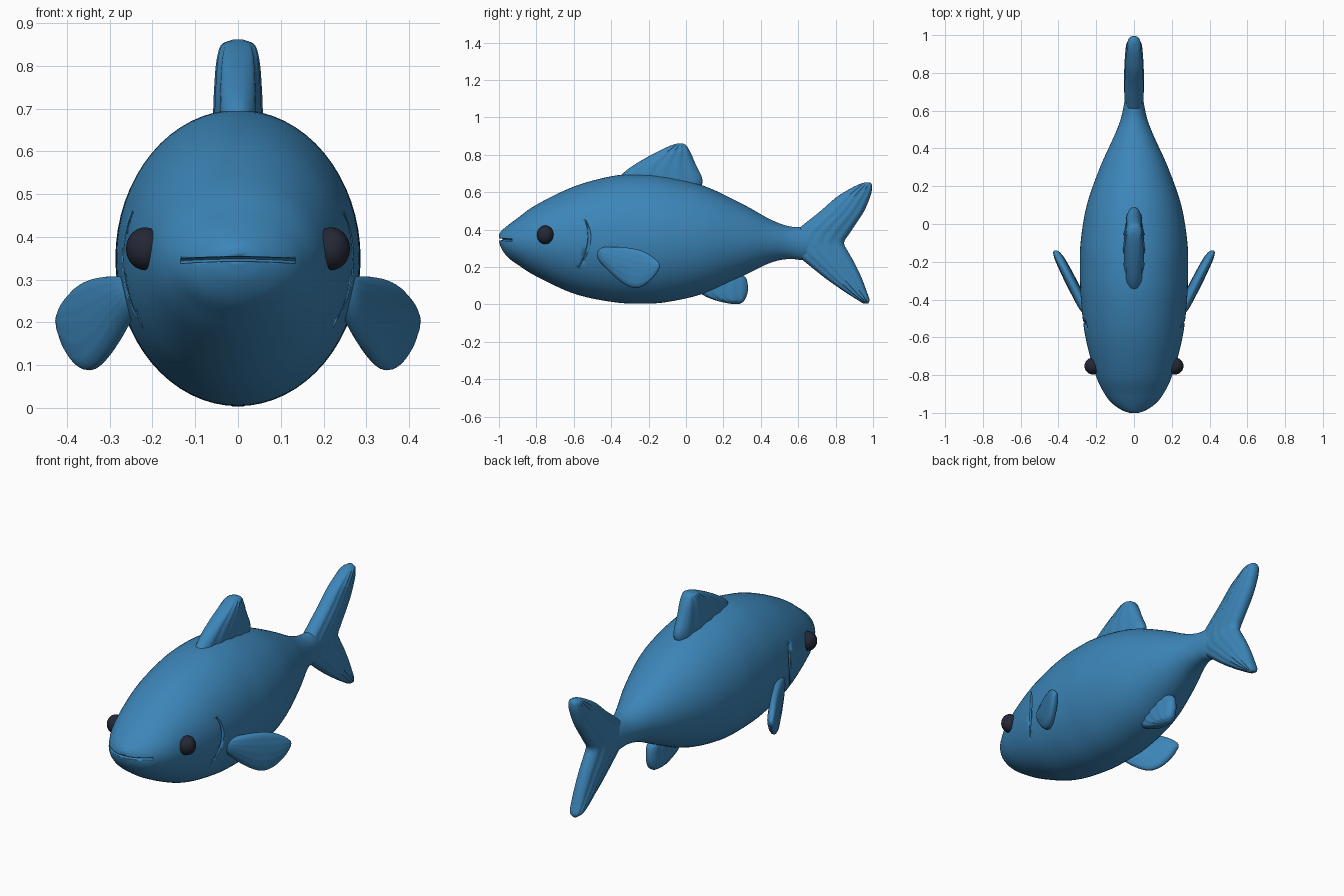
import bpy, bmesh, math
from mathutils import Vector

if "Cube" in bpy.data.objects:
    bpy.data.objects.remove(bpy.data.objects["Cube"])


def material(name, rgb):
    m = bpy.data.materials.new(name)
    m.diffuse_color = (*rgb, 1)
    m.use_nodes = True
    m.node_tree.nodes["Principled BSDF"].inputs["Base Color"].default_value = m.diffuse_color
    return m


BLUE = material("fish blue", (0.045, 0.235, 0.48))
DARK = material("eye navy", (0.018, 0.021, 0.036))


def spline(rows, steps):
    """Smooth interpolation through rows of numbers."""
    out = []
    for i in range(len(rows) - 1):
        p = [rows[max(0, min(len(rows) - 1, i + k))] for k in (-1, 0, 1, 2)]
        for s in range(steps):
            t = s / steps
            out.append([0.5 * (2 * b + (c - a) * t + (2 * a - 5 * b + 4 * c - d) * t * t
                               + (3 * b - a - 3 * c + d) * t ** 3) for a, b, c, d in zip(*p)])
    return out + [list(rows[-1])]


def loft(name, sections, mat, sides=32, power=1.0, ripple=0.0):
    """Skin of oval sections, each given as (centre, half axis u, half axis v)."""
    bm = bmesh.new()
    rings = []
    for c, u, v in sections:
        ring = []
        for k in range(sides):
            a = 2 * math.pi * k / sides
            cu, sv = math.cos(a), math.sin(a)
            sv = math.copysign(abs(sv) ** power, sv) * (1 + ripple * math.cos(5 * math.pi * cu))
            ring.append(bm.verts.new(Vector(c) + Vector(u) * cu + Vector(v) * sv))
        rings.append(ring)
    for r, s in zip(rings, rings[1:]):
        for k in range(sides):
            j = (k + 1) % sides
            bm.faces.new((r[k], r[j], s[j], s[k]))
    bm.faces.new(rings[0])
    bm.faces.new(rings[-1][::-1])
    bmesh.ops.recalc_face_normals(bm, faces=bm.faces)
    me = bpy.data.meshes.new(name)
    bm.to_mesh(me)
    bm.free()
    ob = bpy.data.objects.new(name, me)
    bpy.context.collection.objects.link(ob)
    me.materials.append(mat)
    smooth(ob)
    return ob


def smooth(ob):
    bpy.ops.object.select_all(action='DESELECT')
    bpy.context.view_layer.objects.active = ob
    ob.select_set(True)
    bpy.ops.object.shade_smooth_by_angle(angle=math.radians(50))


# Body: y, bottom, top, half width
BODY = spline([
    (-1.0, .335, .375, .025), (-.985, .295, .395, .065), (-.95, .25, .425, .115),
    (-.9, .213, .462, .155), (-.8, .15, .533, .203), (-.6, .058, .63, .257),
    (-.4, .014, .685, .281), (-.25, .004, .697, .286), (-.1, .013, .683, .283),
    (.1, .06, .632, .25), (.3, .15, .538, .18), (.45, .222, .455, .112),
    (.55, .243, .418, .072), (.64, .24, .41, .052), (.76, .29, .37, .03)], 6)
body = loft("body", [((0, y, (b + t) / 2), (0, 0, (t - b) / 2), (w, 0, 0))
                     for y, b, t, w in BODY], BLUE, sides=64)


def skin_x(y, z):
    """Half width of the body at a given y and z."""
    for p, q in zip(BODY, BODY[1:]):
        if p[0] <= y <= q[0]:
            f = (y - p[0]) / (q[0] - p[0])
            _, b, t, w = [m + (n - m) * f for m, n in zip(p, q)]
            d = (z - (b + t) / 2) / ((t - b) / 2)
            return w * math.sqrt(max(0, 1 - d * d))
    return 0


def cut(name, sections):
    cutter = loft(name, sections, BLUE, sides=10)
    cutter.hide_render = True
    cutter.hide_viewport = True
    mod = body.modifiers.new(name, 'BOOLEAN')
    mod.operation = 'DIFFERENCE'
    mod.object = cutter


# Mouth crease wrapping round the snout
side = [(skin_x(y, .348), y) for y in (-.93, -.95, -.97, -.985, -.995)]
path = [(-x, y) for x, y in side] + [(0, -1.0)] + [(x, y) for x, y in side[::-1]]
cut("mouth_cutter", [((x, y, .348 - .25 * x * x), (0, .02, 0), (0, 0, .006)) for x, y in path])

# Gill slits behind the head
for s, label in ((1, "right"), (-1, "left")):
    rows = spline([(-.54, .455, .003), (-.52, .40, .008), (-.518, .34, .009),
                   (-.535, .27, .008), (-.57, .205, .003)], 4)
    cut(label + "_gill_cutter",
        [((s * skin_x(y, z), y, z), (s * r * 1.4, 0, 0), (0, r, 0)) for y, z, r in rows])


def upright_fin(name, rows, steps=4):
    """Rows are z, front y, back y, half thickness."""
    loft(name, [((0, (a + b) / 2, z), (0, (b - a) / 2, 0), (h, 0, 0))
                for z, a, b, h in spline(rows, steps)], BLUE, 48, .75, .06)


upright_fin("dorsal_fin", [
    (.58, -.40, .05, .05), (.64, -.38, .085, .055), (.68, -.355, .085, .055),
    (.72, -.315, .066, .054), (.76, -.255, .047, .052), (.80, -.185, .03, .049),
    (.835, -.115, .012, .043), (.852, -.075, .0, .034), (.861, -.045, -.018, .012)])

upright_fin("anal_fin", [
    (.20, .10, .23, .03), (.155, .06, .305, .038), (.13, .05, .326, .042),
    (.08, .06, .331, .042), (.045, .10, .324, .04), (.018, .17, .31, .033),
    (.003, .24, .288, .012)])

upright_fin("tail_fin", [
    (.652, .955, .985, .012), (.638, .915, .994, .032), (.61, .862, .994, .04),
    (.57, .80, .983, .045), (.50, .72, .953, .048), (.44, .645, .915, .05),
    (.38, .575, .875, .05), (.33, .56, .845, .05), (.28, .575, .868, .05),
    (.22, .645, .902, .049), (.14, .745, .94, .046), (.07, .845, .966, .042),
    (.025, .915, .981, .034), (.004, .95, .974, .012)])

# Pectoral fins and eyes, one on each side
FIN = spline([(-.485, .27, .29, .008), (-.465, .235, .302, .024), (-.43, .195, .307, .03),
              (-.36, .13, .307, .032), (-.29, .09, .30, .032), (-.23, .098, .284, .03),
              (-.18, .138, .255, .026), (-.15, .18, .228, .017), (-.14, .198, .214, .006)], 4)
for s, label in ((1, "right"), (-1, "left")):
    loft(label + "_pectoral_fin",
         [((s * (.36 + .5 * (y + .25)), y, (a + b) / 2), (0, 0, (b - a) / 2), (s * h, 0, 0))
          for y, a, b, h in FIN], BLUE, 40, .75, .04)
    bpy.ops.mesh.primitive_uv_sphere_add(segments=24, ring_count=16, radius=1,
                                         location=(s * .217, -.752, .372))
    eye = bpy.context.object
    eye.name = label + "_eye"
    eye.scale = (.045, .045, .05)
    eye.data.materials.append(DARK)
    smooth(eye)
